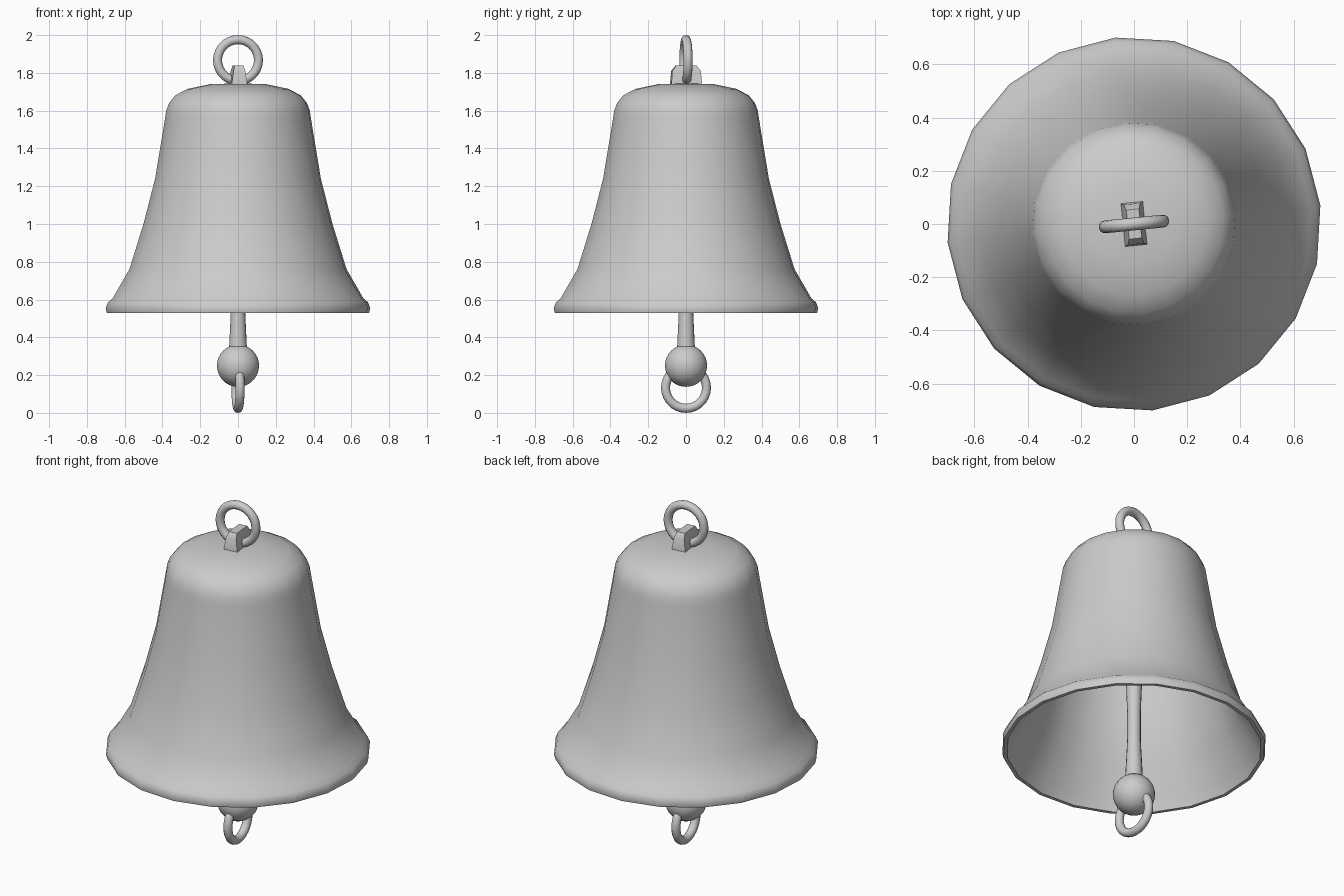
import bpy, bmesh
from math import radians, sin, cos, pi

if "Cube" in bpy.data.objects:
    bpy.data.objects.remove(bpy.data.objects["Cube"])

TURN = radians(5.7)   # the whole model is turned slightly about z


def finish(name, bm, angle=40):
    bmesh.ops.recalc_face_normals(bm, faces=bm.faces)
    mesh = bpy.data.meshes.new(name)
    bm.to_mesh(mesh)
    bm.free()
    ob = bpy.data.objects.new(name, mesh)
    bpy.context.collection.objects.link(ob)
    ob.rotation_euler.z = TURN
    bpy.ops.object.select_all(action='DESELECT')
    bpy.context.view_layer.objects.active = ob
    ob.select_set(True)
    bpy.ops.object.shade_smooth_by_angle(angle=radians(angle))
    return ob


def lathe(name, profile, sides, angle=40):
    """Spin (radius, z) points about the z axis; zero radius gives a pole."""
    bm = bmesh.new()
    rings = []
    for r, z in profile:
        n = sides if r > 0 else 1
        rings.append([bm.verts.new((r * cos(2 * pi * i / sides), r * sin(2 * pi * i / sides), z))
                      for i in range(n)])
    for a, b in zip(rings, rings[1:]):
        for i in range(sides):
            j = (i + 1) % sides
            quad = [a[i % len(a)], a[j % len(a)], b[j % len(b)], b[i % len(b)]]
            bm.faces.new(list(dict.fromkeys(quad)))
    return finish(name, bm, angle)


def ring(name, z, turn):
    bpy.ops.mesh.primitive_torus_add(major_radius=0.109, minor_radius=0.024,
                                     major_segments=28, minor_segments=12,
                                     location=(0, 0, z), rotation=(pi / 2, 0, turn))
    ob = bpy.context.object
    ob.name = name
    bpy.ops.object.shade_smooth()


# Bell shell: crown, flaring wall, rolled lip, then back up the inside
outer = [(0, 1.745), (0.15, 1.74), (0.27, 1.715), (0.335, 1.68), (0.367, 1.64),
         (0.382, 1.60), (0.388, 1.56), (0.441, 1.24), (0.503, 1.0), (0.578, 0.76),
         (0.668, 0.605)]
lip = [(0.692, 0.585), (0.704, 0.555), (0.698, 0.53), (0.678, 0.53)]
inner = [(0.65, 0.60), (0.558, 0.755), (0.482, 1.0), (0.42, 1.24), (0.367, 1.56),
         (0.345, 1.63), (0.255, 1.695), (0, 1.722)]
lathe("bell_shell", outer + lip + inner, 20, 50)

# Clapper rod, waisted in the middle, and its ball
lathe("clapper_rod", [(0, 0.3), (0.048, 0.33), (0.036, 0.58), (0.036, 0.75),
                      (0.042, 0.92), (0.046, 1.3), (0.05, 1.73), (0, 1.73)], 16)
bm = bmesh.new()
bmesh.ops.create_uvsphere(bm, u_segments=24, v_segments=16, radius=0.112)
bmesh.ops.translate(bm, verts=bm.verts, vec=(0, 0, 0.25))
finish("clapper_ball", bm)

# Tapered lug on the crown
bm = bmesh.new()
levels = []
for x, y, z in [(0.043, 0.082, 1.73), (0.031, 0.076, 1.81), (0.024, 0.055, 1.838)]:
    levels.append([bm.verts.new((sx * x, sy * y, z))
                   for sx, sy in ((-1, -1), (1, -1), (1, 1), (-1, 1))])
for a, b in zip(levels, levels[1:]):
    for i in range(4):
        j = (i + 1) % 4
        bm.faces.new((a[i], a[j], b[j], b[i]))
bm.faces.new(levels[0])
bm.faces.new(levels[-1])
finish("crown_lug", bm, 50)

# Hanging ring above and pull ring below, at right angles
ring("hanging_ring", 1.867, TURN)
ring("pull_ring", 0.133, TURN + pi / 2)
